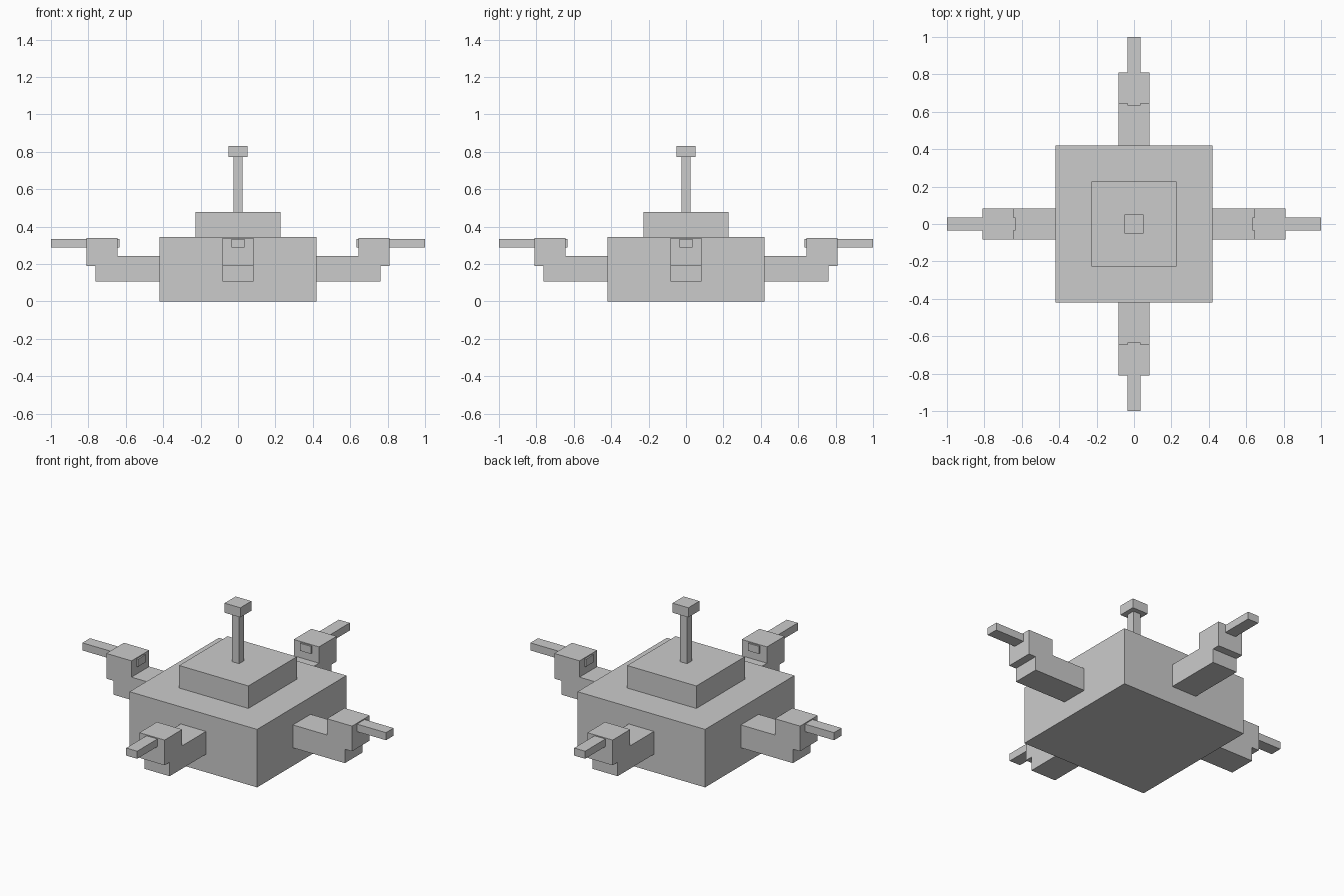
import bpy, bmesh
from math import pi
from mathutils import Matrix, Vector

if "Cube" in bpy.data.objects:
    bpy.data.objects.remove(bpy.data.objects["Cube"])


def box(name, x, y, z, turn=0.0):
    """Box from (min, max) ranges, turned about the z axis."""
    bm = bmesh.new()
    bmesh.ops.create_cube(bm, size=1)
    size = Vector((x[1] - x[0], y[1] - y[0], z[1] - z[0]))
    mid = Vector((sum(x) / 2, sum(y) / 2, sum(z) / 2))
    bmesh.ops.scale(bm, vec=size, verts=bm.verts)
    bmesh.ops.translate(bm, vec=mid, verts=bm.verts)
    bmesh.ops.rotate(bm, cent=(0, 0, 0), matrix=Matrix.Rotation(turn, 3, 'Z'), verts=bm.verts)
    mesh = bpy.data.meshes.new(name)
    bm.to_mesh(mesh)
    bm.free()
    obj = bpy.data.objects.new(name, mesh)
    bpy.context.collection.objects.link(obj)
    return obj


# Central stack: half width, bottom, top
for name, h, z0, z1 in (("body", 0.42, 0, 0.345),
                        ("upper_tier", 0.228, 0.345, 0.479),
                        ("mast", 0.024, 0.479, 0.773),
                        ("mast_cap", 0.052, 0.773, 0.83)):
    box(name, (-h, h), (-h, h), (z0, z1))

# Four identical arms around the body
for i, side in enumerate(("right", "back", "left", "front")):
    turn = i * pi / 2
    box(side + "_arm", (0.42, 0.762), (-0.083, 0.083), (0.107, 0.243), turn)
    box(side + "_block", (0.643, 0.809), (-0.083, 0.083), (0.19, 0.34), turn)
    box(side + "_rod", (0.634, 1.0), (-0.036, 0.036), (0.289, 0.334), turn)
